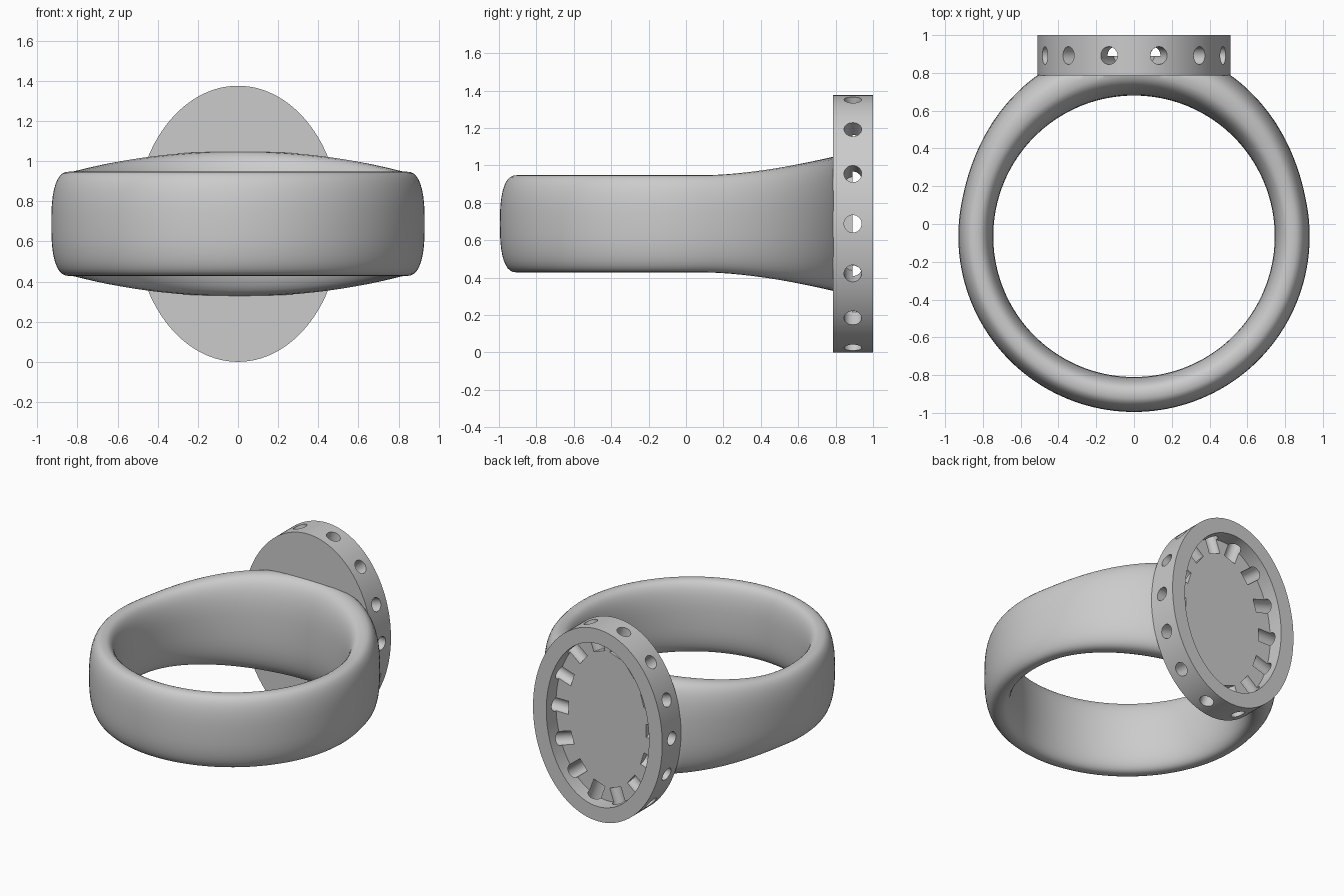
import bpy, bmesh, math
from mathutils import Vector, Matrix

if "Cube" in bpy.data.objects:
    bpy.data.objects.remove(bpy.data.objects["Cube"])

ZC = 0.6875          # height of the ring's mid plane
YC = -0.065          # centre of the finger hole
HEAD_FRONT, FLOOR, HEAD_BACK = 0.787, 0.89, 1.0
HEAD_A, HEAD_B, RIM = 0.512, 0.6875, 0.105

metal = bpy.data.materials.new("grey_metal")
metal.diffuse_color = (0.6, 0.6, 0.6, 1)
metal.use_nodes = True
metal.node_tree.nodes["Principled BSDF"].inputs["Base Color"].default_value = metal.diffuse_color


def make_object(name, bm):
    bmesh.ops.recalc_face_normals(bm, faces=bm.faces)
    mesh = bpy.data.meshes.new(name)
    bm.to_mesh(mesh)
    bm.free()
    mesh.materials.append(metal)
    obj = bpy.data.objects.new(name, mesh)
    bpy.context.collection.objects.link(obj)
    return obj


def bridge(bm, a, b):
    n = len(a)
    for i in range(n):
        bm.faces.new((a[i], a[(i + 1) % n], b[(i + 1) % n], b[i]))


def activate(obj):
    bpy.ops.object.select_all(action='DESELECT')
    obj.select_set(True)
    bpy.context.view_layer.objects.active = obj


def spow(v, p):
    return math.copysign(abs(v) ** p, v)


# Band: rounded section swept round the finger, swelling towards the head
def build_band(steps=160, section=40, r_in=0.745):
    bm = bmesh.new()
    loops = []
    for i in range(steps):
        a = 2 * math.pi * i / steps
        s = max(0.0, (0.84 * math.sin(a) + YC - 0.1) / 0.685) ** 1.7
        r_out = 0.93 + 0.092 * s
        half_h = 0.26 + 0.104 * s
        mid, half_w = (r_out + r_in) / 2, (r_out - r_in) / 2
        loop = []
        for j in range(section):
            t = 2 * math.pi * j / section
            r = mid + half_w * spow(math.cos(t), 0.77)
            z = ZC + half_h * spow(math.sin(t), 0.77)
            y = min(r * math.sin(a) + YC, HEAD_FRONT + 0.015)
            loop.append(bm.verts.new((r * math.cos(a), y, z)))
        loops.append(loop)
    for i in range(steps):
        bridge(bm, loops[i], loops[(i + 1) % steps])
    return make_object("band", bm)


# Head: oval cup open at the back
def build_head(n=112):
    bm = bmesh.new()

    def oval(inset, y):
        return [bm.verts.new(((HEAD_A - inset) * math.cos(2 * math.pi * k / n), y,
                              ZC + (HEAD_B - inset) * math.sin(2 * math.pi * k / n)))
                for k in range(n)]

    rings = [oval(0, HEAD_FRONT), oval(0, HEAD_BACK), oval(RIM, HEAD_BACK), oval(RIM, FLOOR)]
    for a, b in zip(rings, rings[1:]):
        bridge(bm, a, b)
    bm.faces.new(rings[0])
    bm.faces.new(rings[-1])
    return make_object("head", bm)


# Drills: evenly spaced round the rim, each square to the oval
def build_drills(count=14, radius=0.047, reach=0.205, outside=0.06):
    samples = 2800
    pts = [Vector((HEAD_A * math.cos(2 * math.pi * k / samples), 0,
                   HEAD_B * math.sin(2 * math.pi * k / samples))) for k in range(samples + 1)]
    total = sum((q - p).length for p, q in zip(pts, pts[1:]))
    bm = bmesh.new()
    run, hole = 0.0, 0
    for p, q in zip(pts, pts[1:]):
        if hole < count and run >= total * hole / count - 1e-6:
            normal = Vector((p.x / HEAD_A ** 2, 0, p.z / HEAD_B ** 2)).normalized()
            centre = p + normal * (outside - reach) / 2 + Vector((0, FLOOR + 0.002, ZC))
            turn = normal.to_track_quat('Z', 'Y').to_matrix().to_4x4()
            bmesh.ops.create_cone(bm, cap_ends=True, segments=32, radius1=radius,
                                  radius2=radius, depth=outside + reach,
                                  matrix=Matrix.Translation(centre) @ turn)
            hole += 1
        run += (q - p).length
    return make_object("drills", bm)


band = build_band()
head = build_head()
drills = build_drills()
drills.hide_render = True

# Cut the rim holes and their grooves in the cup floor
cut = head.modifiers.new("rim_holes", 'BOOLEAN')
cut.operation = 'DIFFERENCE'
cut.solver = 'EXACT'
cut.object = drills
activate(head)
bpy.ops.object.modifier_apply(modifier=cut.name)
bpy.data.objects.remove(drills)

for obj, angle in ((band, 50), (head, 30)):
    activate(obj)
    bpy.ops.object.shade_smooth_by_angle(angle=math.radians(angle))
